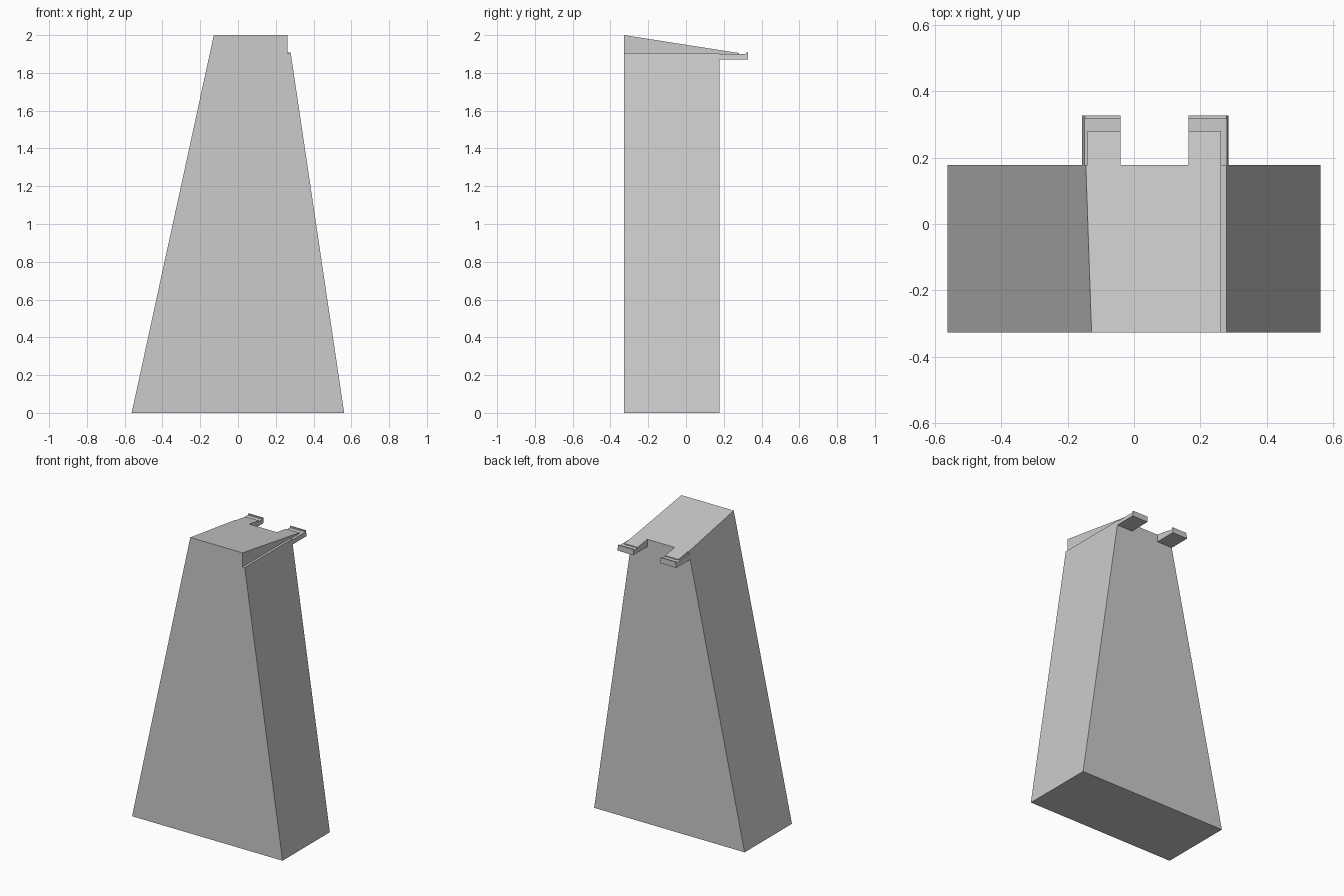
import bpy, bmesh

if "Cube" in bpy.data.objects:
    bpy.data.objects.remove(bpy.data.objects["Cube"])

FRONT, BACK, TIP = -0.327, 0.178, 0.327
LEDGE = 1.905           # height of the step on the right side
RAMP_END = 0.28         # where the sloping top meets the ledge height


def left_x(z):
    return -0.563 + 0.2175 * z


def right_x(z):
    return 0.562 - 0.1485 * z


def ramp_z(y):
    return 2.0 + (LEDGE - 2.0) * (y - FRONT) / (RAMP_END - FRONT)


def loft(name, loop_a, loop_b):
    """Closed solid between two matching outlines."""
    bm = bmesh.new()
    a = [bm.verts.new(p) for p in loop_a]
    b = [bm.verts.new(p) for p in loop_b]
    bm.faces.new(a)
    bm.faces.new(b[::-1])
    n = len(a)
    for i in range(n):
        j = (i + 1) % n
        bm.faces.new((a[i], b[i], b[j], a[j]))
    bmesh.ops.recalc_face_normals(bm, faces=bm.faces)
    mesh = bpy.data.meshes.new(name)
    bm.to_mesh(mesh)
    bm.free()
    obj = bpy.data.objects.new(name, mesh)
    bpy.context.collection.objects.link(obj)
    return obj


# Tapered body with a sloping top and a small ledge along its right side
def body_outline(y):
    top = ramp_z(y)
    pts = [(left_x(0), 0), (right_x(0), 0), (right_x(LEDGE), LEDGE),
           (0.263, LEDGE), (0.263, top), (left_x(top), top)]
    return [(x, y, z) for x, z in pts]


loft("tapered_body", body_outline(FRONT), body_outline(BACK))

# Two rear hooks, each with an upturned lip and a ramp continuing the top
hook_profile = [(BACK, 1.87), (TIP, 1.87), (TIP, 1.908),
                (0.318, 1.908), (0.318, 1.899), (BACK, 1.899)]
ramp_profile = [(BACK, 1.899), (RAMP_END, 1.899),
                (RAMP_END, LEDGE), (BACK, ramp_z(BACK))]

for side, inner_x, outer_x, ramp_x in (("left", -0.04, left_x, -0.14),
                                       ("right", 0.165, right_x, 0.263)):
    loft(side + "_hook",
         [(inner_x, y, z) for y, z in hook_profile],
         [(outer_x(z), y, z) for y, z in hook_profile])
    loft(side + "_hook_ramp",
         [(inner_x, y, z) for y, z in ramp_profile],
         [(ramp_x, y, z) for y, z in ramp_profile])
